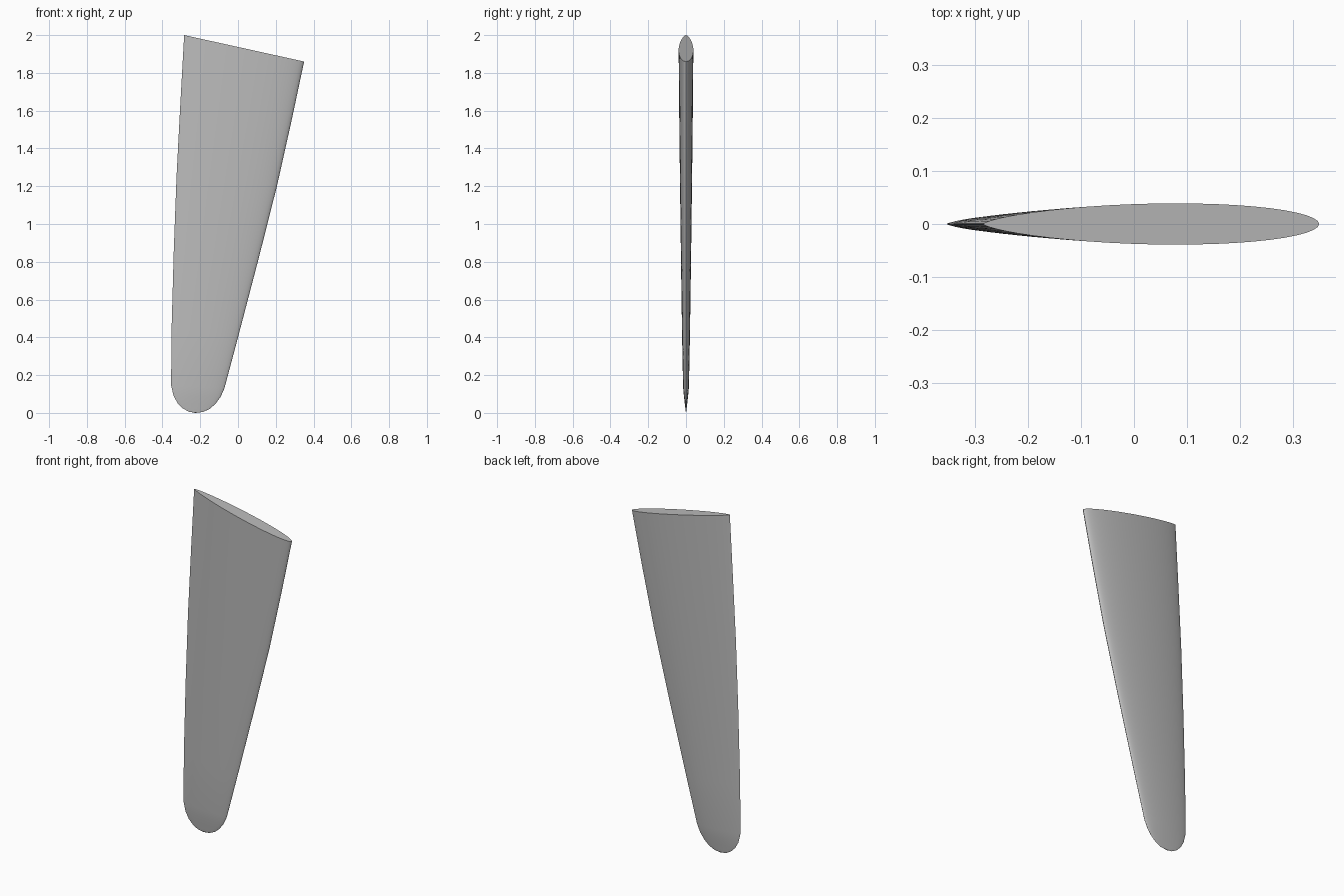
import bpy, bmesh, math

if "Cube" in bpy.data.objects:
    bpy.data.objects.remove(bpy.data.objects["Cube"])

# Stations from root to tip: leading x, z, trailing x, z, half thickness
STATIONS = [
    (0.35, 1.86, -0.285, 2.0, 0.039),
    (0.282, 1.54, -0.305, 1.64, 0.036),
    (0.206, 1.2, -0.325, 1.26, 0.032),
    (0.11, 0.82, -0.34, 0.86, 0.027),
    (0.0, 0.4, -0.352, 0.43, 0.021),
    (-0.072, 0.13, -0.354, 0.145, 0.0155),
    (-0.092, 0.085, -0.341, 0.09, 0.011),
    (-0.12, 0.047, -0.32, 0.052, 0.0065),
    (-0.15, 0.021, -0.292, 0.024, 0.003),
    (-0.185, 0.005, -0.26, 0.006, 0.001),
]
SIDES = 48


def foil(s):
    """Relative half thickness at chord fraction s, rounded nose, thin tail."""
    return s ** 0.5 * max(1 - s, 0) ** 0.676 / 0.4485


# Blade: foil sections lofted along the stations
bm = bmesh.new()
rings = []
for lx, lz, tx, tz, half in STATIONS:
    ring = []
    for i in range(SIDES):
        a = 2 * math.pi * i / SIDES
        s = (1 - math.cos(a)) / 2
        side = 0 if i in (0, SIDES // 2) else math.copysign(1, math.sin(a))
        ring.append(bm.verts.new((lx + (tx - lx) * s, side * half * foil(s),
                                  lz + (tz - lz) * s)))
    rings.append(ring)
for upper, lower in zip(rings, rings[1:]):
    for i in range(SIDES):
        j = (i + 1) % SIDES
        bm.faces.new((upper[i], upper[j], lower[j], lower[i]))

# Flat root cap and pointed tip
bm.faces.new(rings[0])
tip = bm.verts.new((-0.225, 0, 0))
for i in range(SIDES):
    bm.faces.new((rings[-1][i], rings[-1][(i + 1) % SIDES], tip))
bmesh.ops.recalc_face_normals(bm, faces=bm.faces)

mesh = bpy.data.meshes.new("fin_blade")
bm.to_mesh(mesh)
bm.free()
blade = bpy.data.objects.new("fin_blade", mesh)
bpy.context.collection.objects.link(blade)

# Grey finish
grey = bpy.data.materials.new("plain_grey")
grey.use_nodes = True
grey.diffuse_color = (0.5, 0.5, 0.5, 1)
grey.node_tree.nodes["Principled BSDF"].inputs["Base Color"].default_value = (0.5, 0.5, 0.5, 1)
mesh.materials.append(grey)

bpy.ops.object.select_all(action="DESELECT")
blade.select_set(True)
bpy.context.view_layer.objects.active = blade
bpy.ops.object.shade_smooth_by_angle(angle=math.radians(40))
